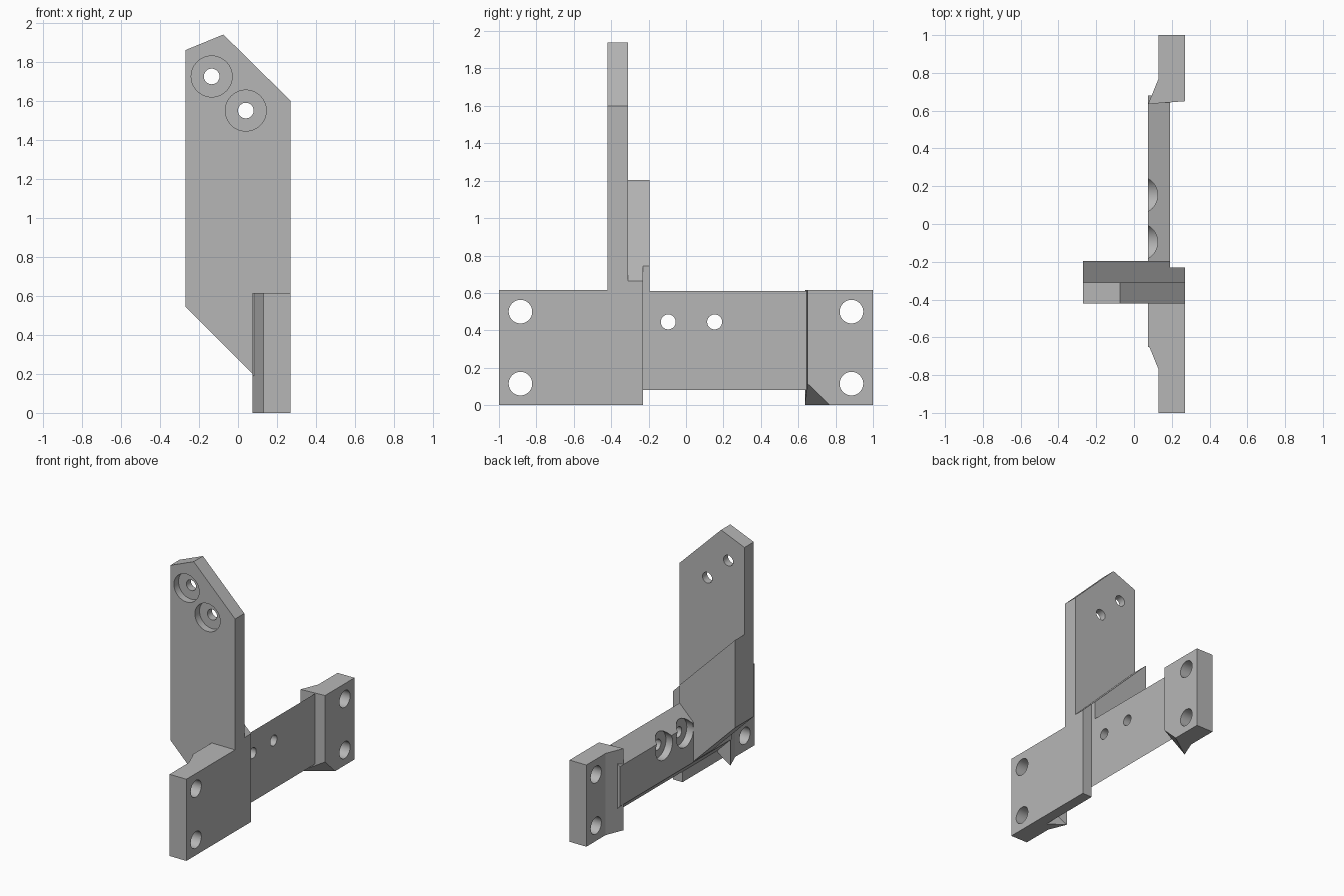
import bpy, bmesh, math
from mathutils import Vector

cube = bpy.data.objects.get("Cube")
if cube:
    bpy.data.objects.remove(cube)

grey = bpy.data.materials.new("plain_grey")
grey.use_nodes = True
COLOUR = (0.47, 0.47, 0.47, 1)
grey.diffuse_color = COLOUR
grey.node_tree.nodes["Principled BSDF"].inputs["Base Color"].default_value = COLOUR


def finish(name, bm):
    bmesh.ops.recalc_face_normals(bm, faces=bm.faces)
    mesh = bpy.data.meshes.new(name)
    bm.to_mesh(mesh)
    bm.free()
    mesh.materials.append(grey)
    obj = bpy.data.objects.new(name, mesh)
    bpy.context.collection.objects.link(obj)
    return obj


def prism(name, axis, outline, lo, hi, clip=None):
    """Extrude an outline along y (outline in x, z) or z (outline in x, y)."""
    bm = bmesh.new()
    place = (lambda a, b: (a, lo, b)) if axis == "y" else (lambda a, b: (a, b, lo))
    face = bm.faces.new([bm.verts.new(place(a, b)) for a, b in outline])
    ext = bmesh.ops.extrude_face_region(bm, geom=[face])
    moved = [v for v in ext["geom"] if isinstance(v, bmesh.types.BMVert)]
    step = Vector((0, hi - lo, 0) if axis == "y" else (0, 0, hi - lo))
    bmesh.ops.translate(bm, verts=moved, vec=step)
    if clip:
        point, normal = clip
        bmesh.ops.bisect_plane(bm, geom=bm.verts[:] + bm.edges[:] + bm.faces[:],
                               dist=1e-5, plane_co=point, plane_no=normal, clear_inner=True)
        bmesh.ops.holes_fill(bm, edges=[e for e in bm.edges if e.is_boundary])
    return finish(name, bm)


def activate(obj):
    bpy.ops.object.select_all(action="DESELECT")
    obj.select_set(True)
    bpy.context.view_layer.objects.active = obj


def drill(obj, axis, centre, radius, length):
    """Cut a round hole along x or y."""
    rot = (0, math.pi / 2, 0) if axis == "x" else (math.pi / 2, 0, 0)
    bpy.ops.mesh.primitive_cylinder_add(vertices=48, radius=radius, depth=length,
                                        location=centre, rotation=rot)
    cutter = bpy.context.object
    cutter.hide_render = True
    cutter.data.materials.append(grey)
    activate(obj)
    mod = obj.modifiers.new("hole", "BOOLEAN")
    mod.operation = "DIFFERENCE"
    mod.solver = "EXACT"
    mod.object = cutter
    bpy.ops.object.modifier_apply(modifier=mod.name)
    bpy.data.objects.remove(cutter)


TOP = 0.615
parts = []

# Upright plate with two counterbored holes
upright = prism("upright_plate", "y", [(-.27, 1.86), (-.075, 1.94), (.27, 1.6), (.27, .1),
                                       (.19, .085), (-.27, .545)], -.42, -.31)
for x, z in ((-.135, 1.725), (.04, 1.55)):
    drill(upright, "y", (x, -.42, z), .105, .11)
    drill(upright, "y", (x, -.36, z), .04, .4)
parts.append(upright)

# Diagonal brace behind the upright
parts.append(prism("brace", "y", [(-.27, 1.205), (.19, .745), (.19, .085), (-.27, .545)], -.31, -.195))
parts.append(prism("brace_edge", "y", [(.19, .745), (.27, .665), (.27, .1), (.19, .1)], -.31, -.23))

# Mounting pads with bolt holes
front_pad = prism("front_pad", "z", [(.13, -1), (.27, -1), (.27, -.23), (.19, -.23),
                                     (.19, -.77), (.13, -.77)], 0, TOP)
back_pad = prism("back_pad", "z", [(.13, .77), (.27, .77), (.27, 1), (.13, 1)], 0, TOP)
for pad, y in ((front_pad, -.885), (back_pad, .885)):
    for z in (.115, .5):
        drill(pad, "x", (.2, y, z), .063, .5)
    parts.append(pad)

# Tapered shoulders, mirrored, with a slanted lower corner
for name, side in (("front_shoulder", -1), ("back_shoulder", 1)):
    a, b, c = (Vector((x, side * y, z)) for x, y, z in
               ((.27, .77, 0), (.27, .65, .115), (.075, .635, 0)))
    normal = (b - a).cross(c - a)
    if normal.dot(Vector((.13, side * .77, .3)) - a) < 0:
        normal.negate()
    outline = [(x, side * y) for x, y in ((.13, .77), (.27, .77), (.27, .65), (.075, .635))]
    parts.append(prism(name, "z", outline, 0, TOP, (a, normal)))

# Cross bar: square-topped at the front, bevelled with counterbores behind
parts.append(prism("front_bar", "y", [(.19, .08), (.075, .195), (.075, TOP), (.19, TOP)], -.65, -.195))
bar = prism("cross_bar", "y", [(.19, .08), (.075, .195), (.075, .495), (.19, .61)], -.2, .68)
for y in (-.095, .153):
    drill(bar, "x", (.075, y, .445), .1, .11)
    drill(bar, "x", (.13, y, .445), .04, .4)
parts.append(bar)

for obj in parts:
    activate(obj)
    bpy.ops.object.shade_smooth_by_angle(angle=math.radians(25))
